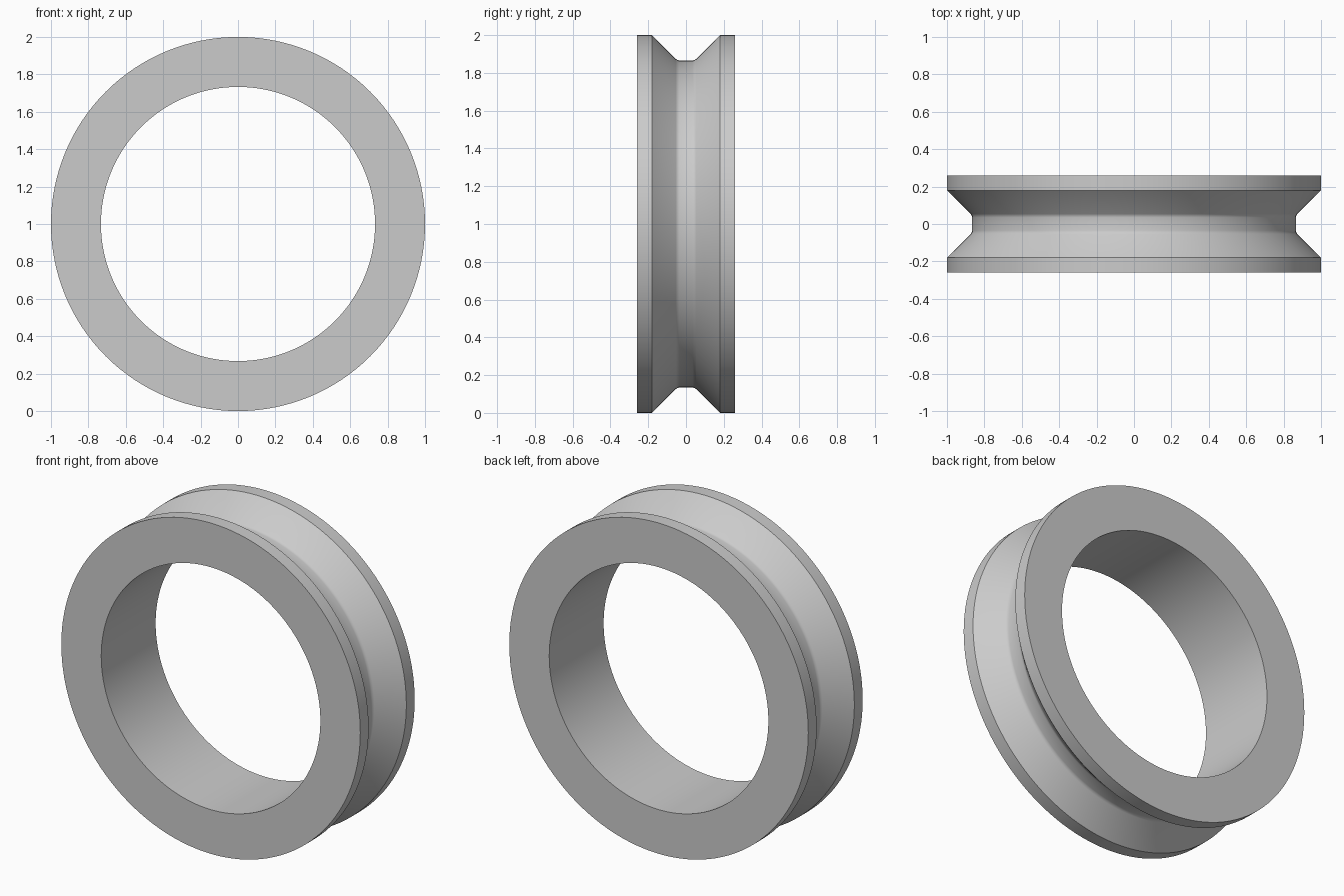
import bpy, bmesh, math

if "Cube" in bpy.data.objects:
    bpy.data.objects.remove(bpy.data.objects["Cube"])

SEGMENTS = 128
metal = bpy.data.materials.new("plain grey")
metal.diffuse_color = (0.6, 0.6, 0.6, 1)
metal.use_nodes = True
metal.node_tree.nodes["Principled BSDF"].inputs["Base Color"].default_value = metal.diffuse_color

# Half cross-section as (y, radius), from the groove floor out to the bore
half = [(0.035, 0.866), (0.045, 0.868), (0.054, 0.874),
        (0.18, 1.0), (0.26, 1.0), (0.26, 0.733)]
profile = half + [(-y, r) for y, r in reversed(half)]

# Grooved ring: revolve the closed section about the y axis
bm = bmesh.new()
rings = []
for i in range(SEGMENTS):
    a = 2 * math.pi * i / SEGMENTS
    rings.append([bm.verts.new((r * math.cos(a), y, 1 + r * math.sin(a)))
                  for y, r in profile])
n = len(profile)
for i in range(SEGMENTS):
    a, b = rings[i], rings[(i + 1) % SEGMENTS]
    for j in range(n):
        k = (j + 1) % n
        bm.faces.new((a[j], a[k], b[k], b[j]))
bmesh.ops.recalc_face_normals(bm, faces=bm.faces)

mesh = bpy.data.meshes.new("grooved_ring")
bm.to_mesh(mesh)
bm.free()
mesh.materials.append(metal)
ring = bpy.data.objects.new("grooved_ring", mesh)
bpy.context.collection.objects.link(ring)

# Smooth round surfaces, crisp rims
bpy.context.view_layer.objects.active = ring
ring.select_set(True)
bpy.ops.object.shade_smooth_by_angle(angle=math.radians(30))
